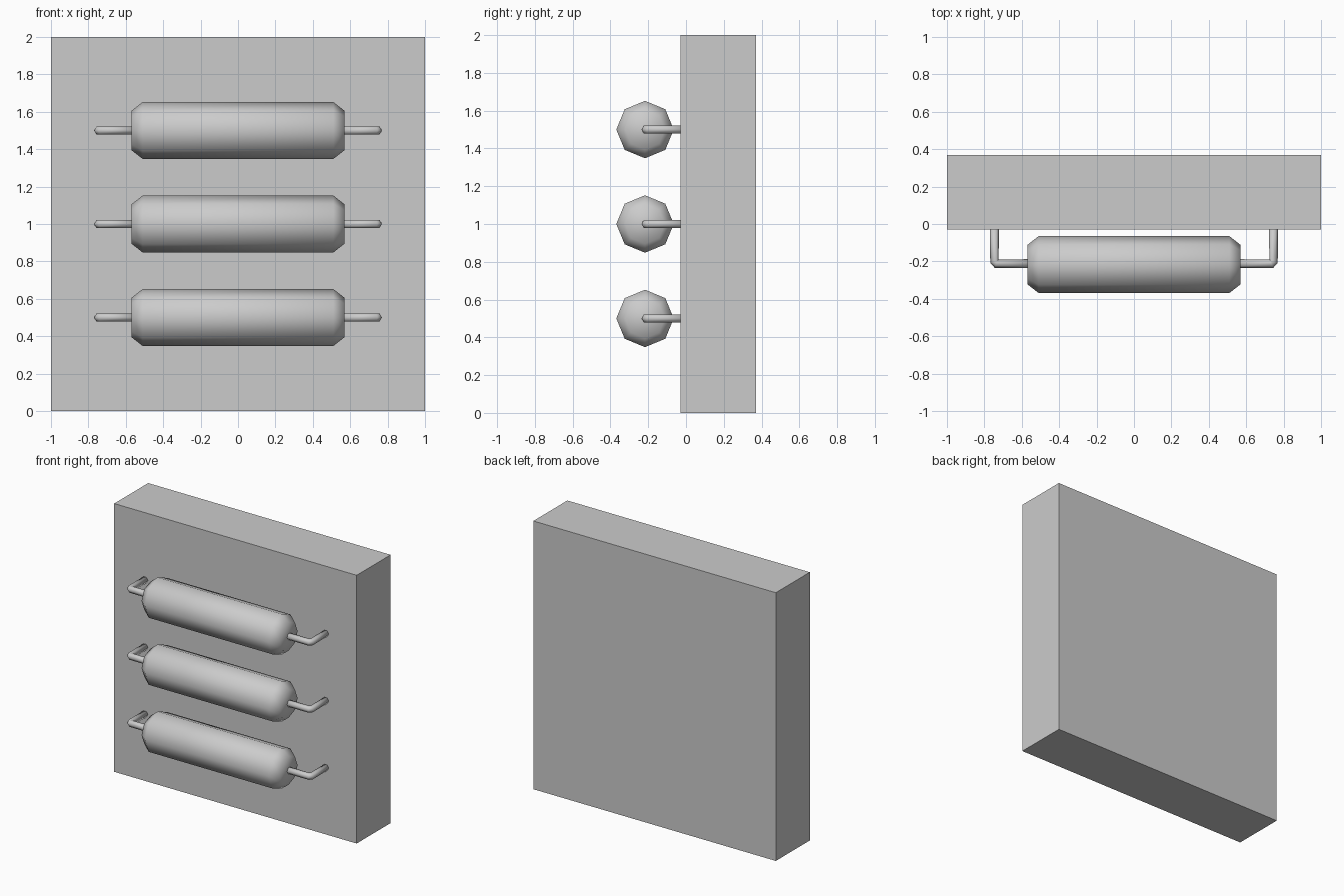
import bpy
import bmesh
from math import cos, sin, pi
from mathutils import Vector

cube = bpy.data.objects.get("Cube")
if cube:
    bpy.data.objects.remove(cube, do_unlink=True)

grey = bpy.data.materials.new("plain grey")
grey.use_nodes = True
COLOUR = (0.6, 0.6, 0.6, 1)
grey.diffuse_color = COLOUR
grey.node_tree.nodes["Principled BSDF"].inputs["Base Color"].default_value = COLOUR

AXIS_Y = -0.217
UP = Vector((0, 0, 1))


def add_object(name, bm, smooth):
    bmesh.ops.recalc_face_normals(bm, faces=bm.faces)
    for face in bm.faces:
        face.smooth = smooth
    mesh = bpy.data.meshes.new(name)
    bm.to_mesh(mesh)
    bm.free()
    mesh.materials.append(grey)
    obj = bpy.data.objects.new(name, mesh)
    bpy.context.collection.objects.link(obj)
    return obj


def loft(name, rings):
    """Skin a list of equal rings and close both ends."""
    bm = bmesh.new()
    loops = [[bm.verts.new(p) for p in ring] for ring in rings]
    n = len(loops[0])
    for a, b in zip(loops, loops[1:]):
        for i in range(n):
            j = (i + 1) % n
            bm.faces.new((a[i], a[j], b[j], b[i]))
    bm.faces.new(loops[0])
    bm.faces.new(loops[-1])
    return add_object(name, bm, True)


def ring(centre, side, radius, sides):
    """Ring around a centre, spanned by a side vector and the up axis."""
    angles = [2 * pi * i / sides for i in range(sides)]
    return [centre + radius * (cos(a) * side + sin(a) * UP) for a in angles]


def make_body(name, z):
    profile = [(-0.57, 0.105), (-0.51, 0.152), (0.51, 0.152), (0.57, 0.105)]
    return loft(name, [ring(Vector((x, AXIS_Y, z)), Vector((0, 1, 0)), r, 8)
                       for x, r in profile])


def make_lead(name, side, z):
    # Bent hexagonal wire running outwards, then back into the panel
    path = [Vector((side * x, y, z)) for x, y in
            ((0.55, -0.212), (0.735, -0.212), (0.746, -0.2), (0.746, 0))]
    steps = [(b - a).normalized() for a, b in zip(path, path[1:])]
    rings = []
    for i, point in enumerate(path):
        before, after = steps[max(i - 1, 0)], steps[min(i, len(steps) - 1)]
        across = (before + after).normalized().cross(UP)
        rings.append(ring(point, across, 0.024, 6))
    return loft(name, rings)


# Backing panel
bm = bmesh.new()
bmesh.ops.create_cube(bm, size=1)
bmesh.ops.scale(bm, vec=(2, 0.4, 2), verts=bm.verts)
bmesh.ops.translate(bm, vec=(0, 0.17, 1), verts=bm.verts)
add_object("panel", bm, False)

# Three rows, each a chamfered cylinder held by two bent leads
for row, z in (("lower", 0.5), ("middle", 1.0), ("upper", 1.5)):
    make_body(row + "_cylinder", z)
    make_lead(row + "_left_lead", 1, z)
    make_lead(row + "_right_lead", -1, z)
